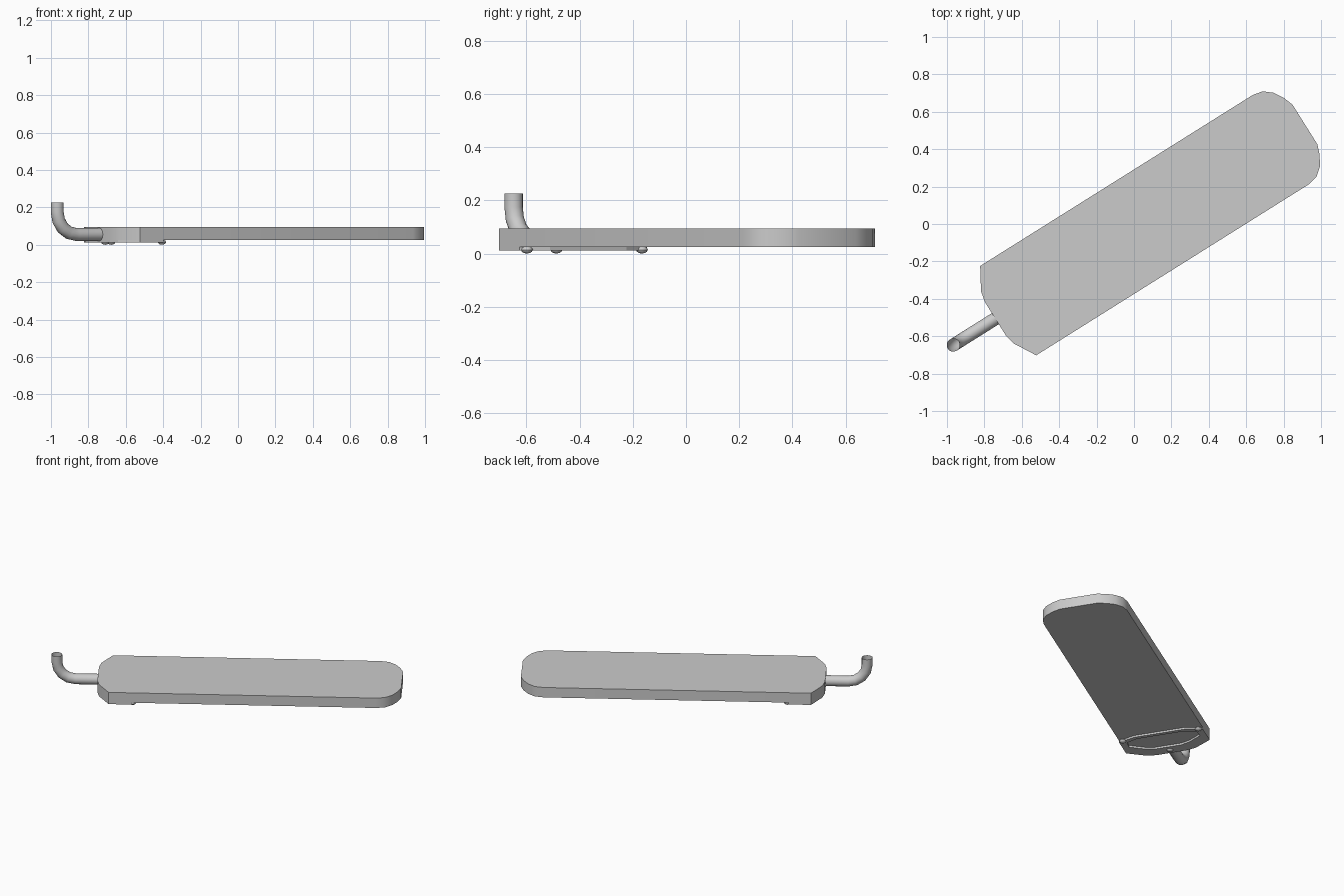
import bpy, bmesh, math
from mathutils import Matrix, Vector

if "Cube" in bpy.data.objects:
    bpy.data.objects.remove(bpy.data.objects["Cube"])

# local frame: length along u, width along v
PLACE = Matrix.Rotation(math.radians(32.1), 4, 'Z') @ Matrix.Translation((0, -0.035, 0))


def finish(name, bm, smooth=None):
    bmesh.ops.recalc_face_normals(bm, faces=bm.faces[:])
    me = bpy.data.meshes.new(name)
    bm.to_mesh(me)
    bm.free()
    me.transform(PLACE)
    ob = bpy.data.objects.new(name, me)
    bpy.context.collection.objects.link(ob)
    if smooth:
        bpy.ops.object.select_all(action='DESELECT')
        bpy.context.view_layer.objects.active = ob
        ob.select_set(True)
        bpy.ops.object.shade_smooth_by_angle(angle=math.radians(smooth))
    return ob


def mirrored(half):
    return half + [(u, -v) for u, v in reversed(half)]


def loop(bm, pts, z):
    return [bm.verts.new((u, v, z)) for u, v in pts]


def bridge(bm, a, b):
    n = len(a)
    for i in range(n):
        j = (i + 1) % n
        bm.faces.new((a[i], a[j], b[j], b[i]))


# main slab
END = [(-0.816, 0.282), (-0.884, 0.165), (-0.897, 0.105)]
TIP = [(1.057, 0.125), (1.037, 0.18), (1.005, 0.233), (0.96, 0.27), (0.905, 0.282)]
outline = mirrored(TIP + END)
bm = bmesh.new()
low, high = loop(bm, outline, 0.025), loop(bm, outline, 0.095)
bridge(bm, low, high)
bm.faces.new(low)
bm.faces.new(high)
finish("slab", bm, 30)

# raised rim under the handle end, around a shallow recess
outer = mirrored([(-0.635, 0.17), (-0.67, 0.282)] + END)
inner = mirrored([(-0.66, 0.16), (-0.69, 0.235), (-0.745, 0.24), (-0.80, 0.15), (-0.82, 0.09)])
bm = bmesh.new()
loops = [loop(bm, p, z) for p, z in
         ((outer, 0.026), (outer, 0.012), (inner, 0.012), (inner, 0.026))]
for a, b in zip(loops, loops[1:]):
    bridge(bm, a, b)
finish("underside_rim", bm)

# small domed feet
for i, (u, v) in enumerate(((-0.662, -0.255), (-0.662, 0.255), (-0.86, 0))):
    bm = bmesh.new()
    m = Matrix.Translation((u, v, 0.014)) @ Matrix.Diagonal((0.022, 0.022, 0.014, 1))
    bmesh.ops.create_uvsphere(bm, u_segments=12, v_segments=6, radius=1, matrix=m)
    finish(f"foot_{i + 1}", bm, 40)

# open bent pipe at the end
R, BEND, SIDES, STEPS = 0.035, 0.12, 16, 4
path = [(-0.87, 0.055, 0)]
for k in range(STEPS + 1):
    a = math.pi / 2 * k / STEPS
    path.append((-1.043 - BEND * math.sin(a), 0.055 + BEND * (1 - math.cos(a)), a))
path.append((path[-1][0], 0.225, math.pi / 2))
bm = bmesh.new()
rings = []
for u, z, a in path:
    side = Vector((math.sin(a), 0, math.cos(a)))
    ring = []
    for s in range(SIDES):
        t = 2 * math.pi * s / SIDES
        p = Vector((u, 0, z)) + R * (side * math.cos(t) + Vector((0, math.sin(t), 0)))
        ring.append(bm.verts.new(p))
    rings.append(ring)
for a, b in zip(rings, rings[1:]):
    bridge(bm, a, b)
finish("bent_pipe", bm, 40)
